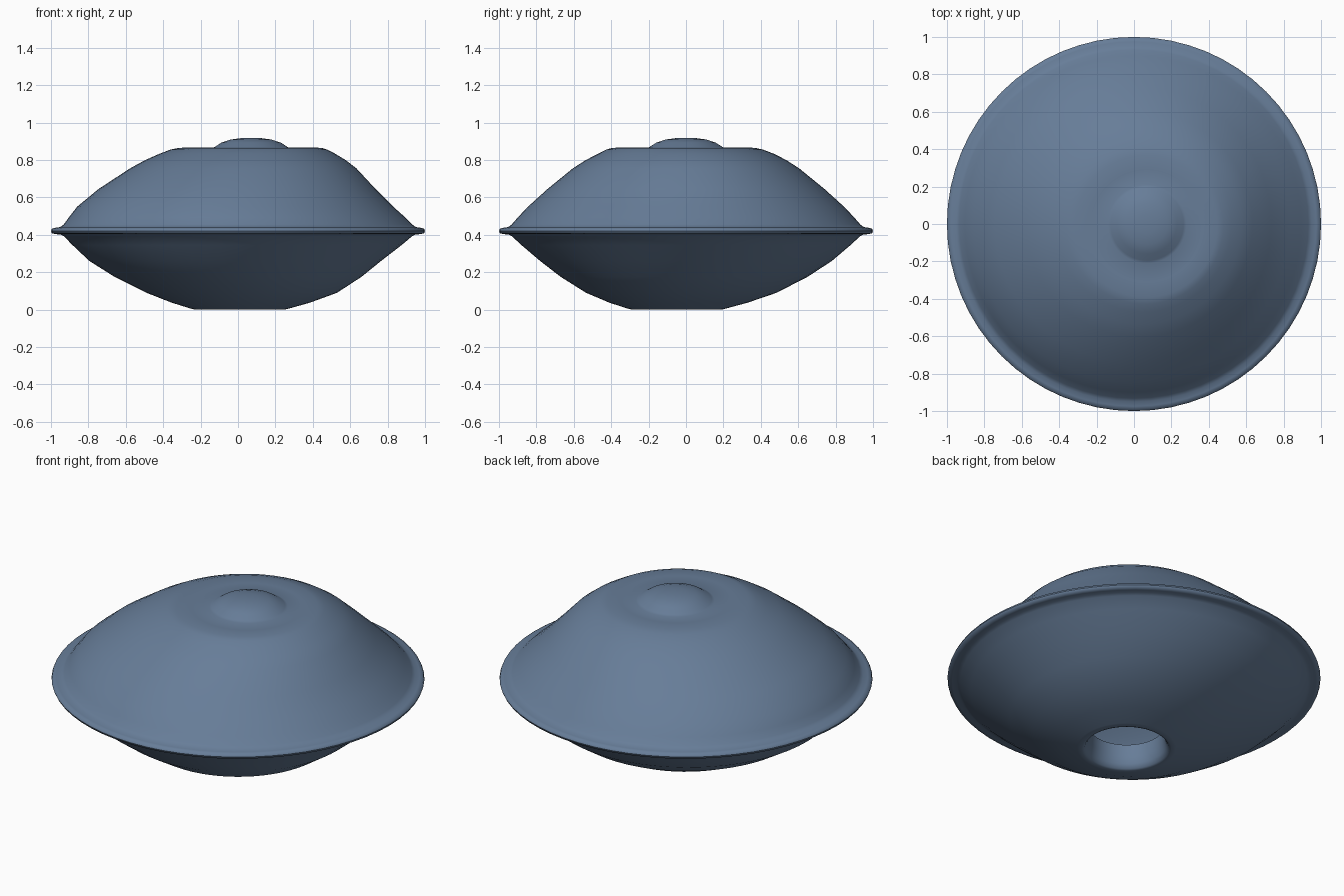
import bpy, math

SEG = 64

steel = bpy.data.materials.new("blue steel")
steel.diffuse_color = (0.135, 0.205, 0.315, 1)


def lathe(name, rings, cap=False):
    """Skin rings (radius, z, centre x, centre y) into a round shell."""
    verts, faces = [], []
    for r, z, cx, cy in rings:
        for i in range(SEG):
            a = 2 * math.pi * i / SEG
            verts.append((cx + r * math.cos(a), cy + r * math.sin(a), z))
    for k in range(len(rings) - 1):
        for i in range(SEG):
            j = (i + 1) % SEG
            faces.append((k * SEG + i, k * SEG + j,
                          (k + 1) * SEG + j, (k + 1) * SEG + i))
    if cap:
        r, z, cx, cy = rings[-1]
        verts.append((cx, cy, z + 0.001))
        k = (len(rings) - 1) * SEG
        faces += [(k + i, k + (i + 1) % SEG, len(verts) - 1) for i in range(SEG)]
    me = bpy.data.meshes.new(name)
    me.from_pydata(verts, [], faces)
    me.materials.append(steel)
    ob = bpy.data.objects.new(name, me)
    bpy.context.collection.objects.link(ob)
    bpy.context.view_layer.objects.active = ob
    ob.select_set(True)
    bpy.ops.object.shade_smooth_by_angle(angle=math.radians(60))
    ob.select_set(False)
    return ob


# upper shell with flange, flat crown and off-centre dome
lathe("upper_shell", [
    (1.0, 0.42, 0, 0), (0.995, 0.432, 0, 0), (0.975, 0.438, 0, 0),
    (0.95, 0.441, 0, 0), (0.932, 0.455, 0, 0), (0.90, 0.492, -0.005, 0),
    (0.845, 0.55, -0.015, 0), (0.74, 0.645, -0.005, 0),
    (0.605, 0.755, 0.028, 0), (0.535, 0.80, 0.04, 0), (0.47, 0.833, 0.05, 0),
    (0.42, 0.855, 0.058, -0.008), (0.38, 0.865, 0.065, -0.012),
    (0.30, 0.866, 0.068, -0.01), (0.21, 0.863, 0.07, 0),
    (0.195, 0.869, 0.07, 0), (0.16, 0.892, 0.07, 0), (0.11, 0.909, 0.07, 0),
    (0.05, 0.917, 0.07, 0)], cap=True)

# lower shell with flange, rolled lip and inner neck of the port
lathe("lower_shell", [
    (0.20, 0.14, 0.01, -0.05), (0.203, 0.07, 0.01, -0.05),
    (0.212, 0.03, 0.01, -0.05), (0.225, 0.006, 0.01, -0.05),
    (0.24, 0.0, 0.01, -0.05), (0.265, 0.006, 0.01, -0.05),
    (0.37, 0.037, 0.015, -0.04), (0.51, 0.09, 0.02, -0.025),
    (0.66, 0.175, 0.0, -0.01), (0.78, 0.26, -0.015, 0),
    (0.88, 0.345, -0.005, 0), (0.932, 0.393, 0, 0), (0.95, 0.402, 0, 0),
    (0.975, 0.403, 0, 0), (0.995, 0.408, 0, 0), (1.0, 0.42, 0, 0)])
